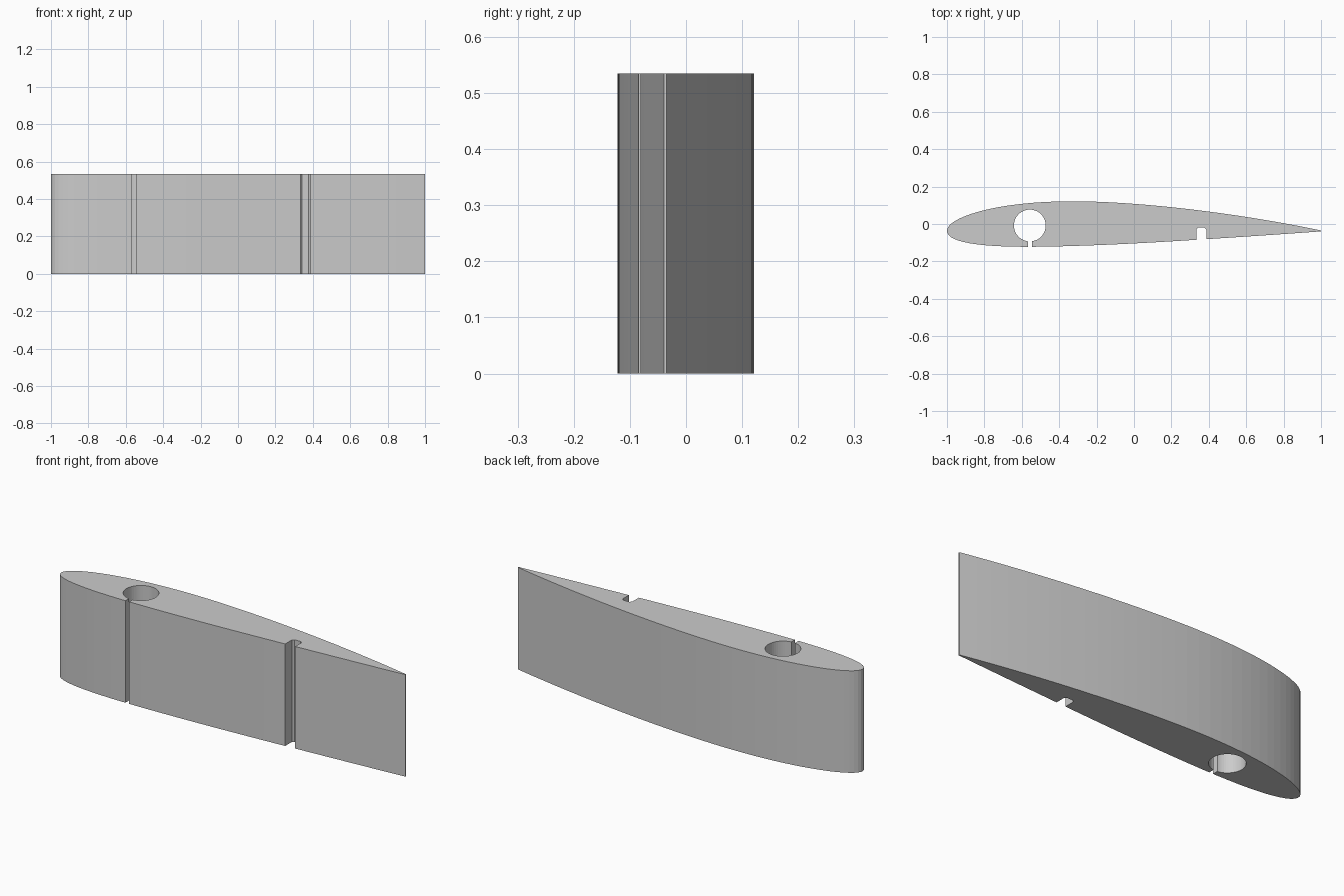
import bpy, bmesh, math

HEIGHT = 0.535
CHORD_Y = -0.037          # y of the chord line
STATIONS = 44

old = bpy.data.objects.get("Cube")
if old:
    bpy.data.objects.remove(old, do_unlink=True)


def surface_y(x, side):
    """Cambered wing section, 12 percent thick; side is +1 (back) or -1 (front)."""
    t = min(max((x + 1) / 2, 0), 1)
    half = 0.6 * (0.2969 * math.sqrt(t) - 0.126 * t - 0.3516 * t**2
                  + 0.2843 * t**3 - 0.1015 * t**4)
    nose = 0.4
    span = nose if t < nose else 1 - nose
    camber = 0.02 * (1 - ((t - nose) / span) ** 2)
    return CHORD_Y + 2 * (camber + side * half)


def front_point(x):
    return (x, surface_y(x, -1))


# Slit leading into the round spar hole
def spar_hole(left, right, cx, cy, radius, steps=48):
    a0 = -math.pi / 2 + math.asin((left - cx) / radius)
    a1 = -math.pi / 2 + math.asin((right - cx) / radius)
    sweep = 2 * math.pi - (a1 - a0)
    arc = [(cx + radius * math.cos(a0 - sweep * i / steps),
            cy + radius * math.sin(a0 - sweep * i / steps)) for i in range(steps + 1)]
    return [front_point(left)] + arc + [front_point(right)]


# Square groove with small chamfered inner corners
def groove(left, right, top, chamfer):
    return [front_point(left), (left, top - chamfer), (left + chamfer, top),
            (right - chamfer, top), (right, top - chamfer), front_point(right)]


cuts = [(-0.568, -0.546, spar_hole(-0.568, -0.546, -0.557, -0.008, 0.085)),
        (0.333, 0.388, groove(0.333, 0.388, -0.02, 0.01))]

# Outline: back surface from tail to nose, then front surface with the cuts
xs = [-math.cos(math.pi * i / STATIONS) for i in range(STATIONS + 1)]
outline = [(x, surface_y(x, 1)) for x in reversed(xs)]
pending = list(cuts)
for x in xs[1:]:
    while pending and x > pending[0][0]:
        outline += pending.pop(0)[2]
    if not any(a - 0.004 < x < b + 0.004 for a, b, _ in cuts):
        outline.append(front_point(x))

# Extrude the outline into the wing segment
bm = bmesh.new()
base = bm.faces.new([bm.verts.new((x, y, 0)) for x, y in outline])
result = bmesh.ops.extrude_face_region(bm, geom=[base], use_keep_orig=True)
top_verts = [v for v in result["geom"] if isinstance(v, bmesh.types.BMVert)]
bmesh.ops.translate(bm, verts=top_verts, vec=(0, 0, HEIGHT))
bmesh.ops.recalc_face_normals(bm, faces=bm.faces)
mesh = bpy.data.meshes.new("wing_segment")
bm.to_mesh(mesh)
bm.free()

grey = bpy.data.materials.new("light grey")
grey.use_nodes = True
colour = (0.6, 0.6, 0.6, 1)
grey.diffuse_color = colour
grey.node_tree.nodes["Principled BSDF"].inputs["Base Color"].default_value = colour
mesh.materials.append(grey)

wing = bpy.data.objects.new("wing_segment", mesh)
bpy.context.collection.objects.link(wing)
